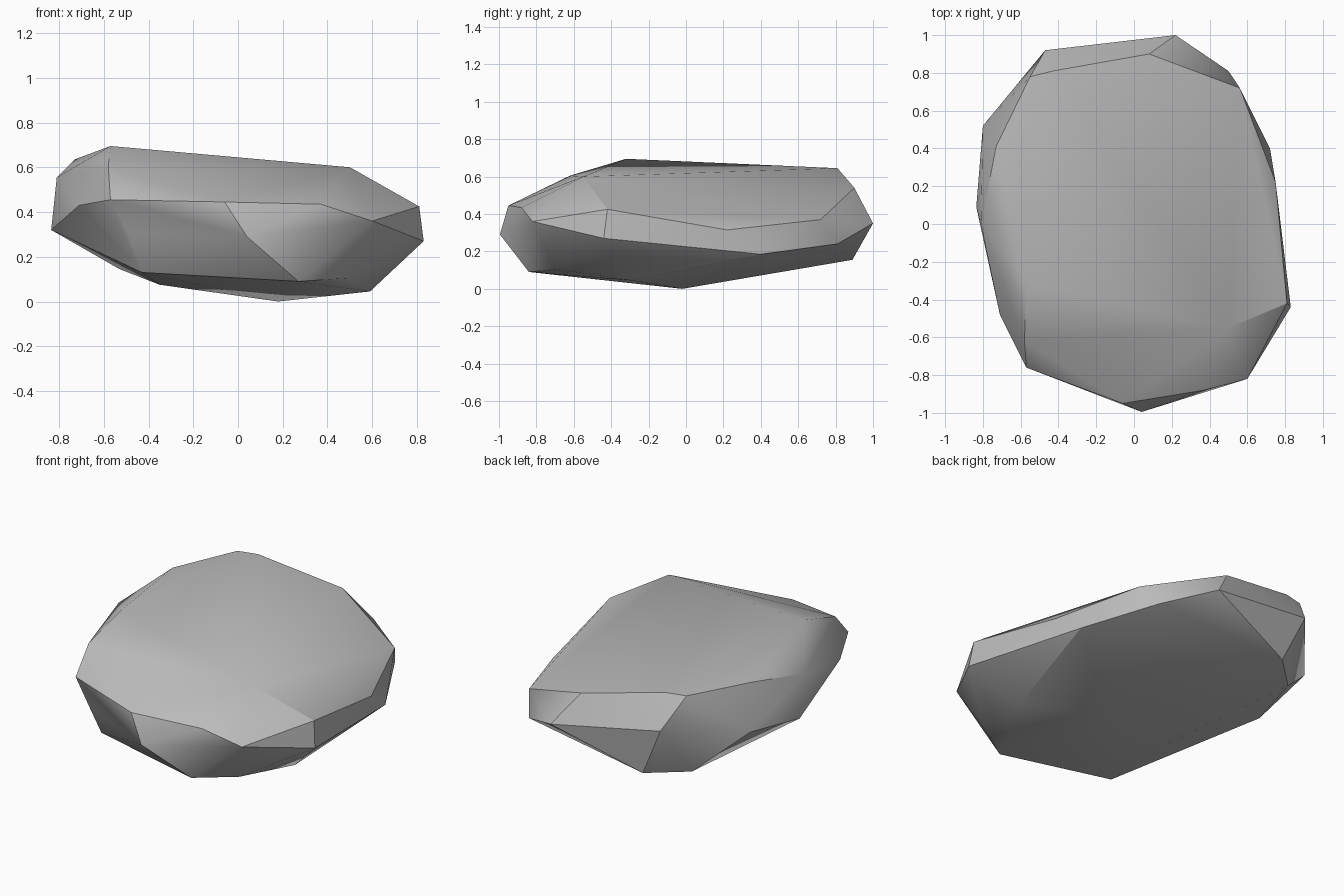
import bpy
import bmesh
import math
from mathutils import Vector

# Remove the default cube only
default_cube = bpy.data.objects.get("Cube")
if default_cube:
    bpy.data.objects.remove(default_cube, do_unlink=True)


def make_material(name, colour):
    material = bpy.data.materials.new(name)
    material.use_nodes = True
    material.diffuse_color = colour
    shader = material.node_tree.nodes["Principled BSDF"]
    shader.inputs["Base Color"].default_value = colour
    shader.inputs["Roughness"].default_value = 0.9
    return material


def build_boulder(name, corner_groups, material, crease_angle):
    """Wrap a tight convex skin around the chipped corners (in hundredths)."""
    bm = bmesh.new()
    for group in corner_groups:
        for corner in group:
            bm.verts.new(Vector(corner) / 100)

    hull = bmesh.ops.convex_hull(bm, input=bm.verts[:])
    leftovers = set(hull["geom_interior"]) | set(hull["geom_unused"])
    stray = [item for item in leftovers if isinstance(item, bmesh.types.BMVert)]
    bmesh.ops.delete(bm, geom=stray, context="VERTS")

    # Merge the nearly flat triangles into broad stone facets
    bmesh.ops.dissolve_limit(
        bm,
        angle_limit=math.radians(2),
        verts=bm.verts[:],
        edges=bm.edges[:],
    )
    bmesh.ops.recalc_face_normals(bm, faces=bm.faces[:])

    mesh = bpy.data.meshes.new(name)
    bm.to_mesh(mesh)
    bm.free()
    mesh.materials.append(material)

    boulder = bpy.data.objects.new(name, mesh)
    bpy.context.collection.objects.link(boulder)

    # Soft facets with crisp chipped edges
    bpy.ops.object.select_all(action="DESELECT")
    boulder.select_set(True)
    bpy.context.view_layer.objects.active = boulder
    bpy.ops.object.shade_smooth_by_angle(angle=math.radians(crease_angle))
    return boulder


# Broad, slightly tilted top
crown = [
    (-57, -32, 69.5), (-58, -62, 60.5), (-30, -60, 61), (50, -55, 60),
    (-73, 41, 63.5), (-55, 78, 64.5), (-43, 81, 64.5), (8, 90, 54),
]

# Upper edge of the rim, chipped at the front and sides
upper_rim = [
    (-6, -95, 44.5), (37, -88, 43.5), (60, -82, 36), (81, -42, 42.5),
    (75, 22, 31.5), (56, 72, 37), (-47, 92, 46), (-81, 0, 55.5),
    (-71, -48, 43), (-57, -76, 45.5),
]

# Widest line around the stone
lower_rim = [
    (4, -99.5, 29), (83, -44, 27), (72, 40, 18.5), (50, 81, 24),
    (22, 100, 35), (-80, 52, 39), (-83.5, 9, 32), (-49, -75, 30),
]

# Shallow rounded underside
belly = [
    (-43, -71, 13), (27, -84, 9), (50, -70, 10.5), (59, -29, 4.5),
    (18, -2, 0), (-35, -15, 7.5), (-53, 70, 14.5), (-33, 89, 15.5),
]

stone_grey = make_material("stone grey", (0.5, 0.5, 0.5, 1))
build_boulder("boulder", (crown, upper_rim, lower_rim, belly), stone_grey, 30)
